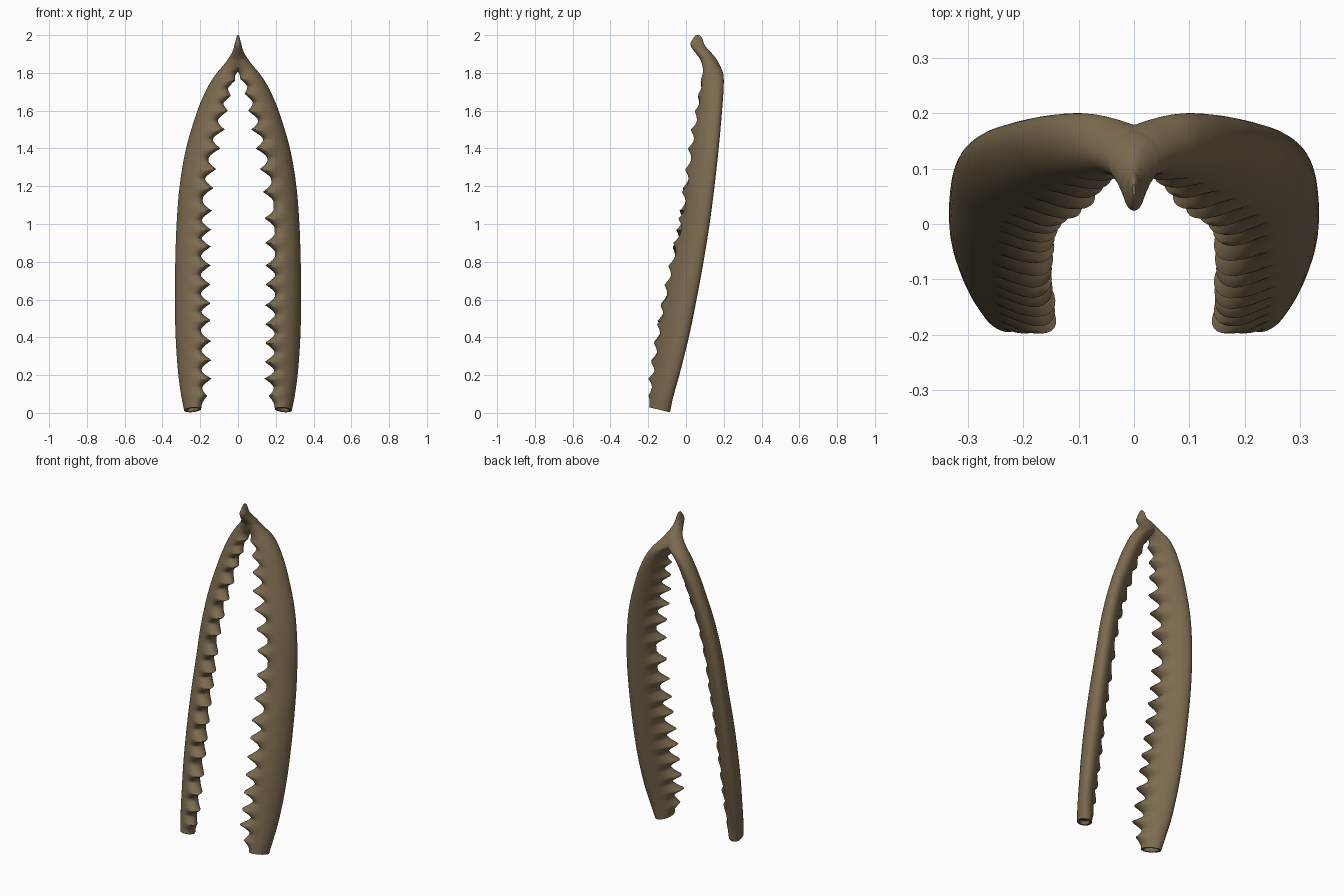
import bpy, bmesh, math

if "Cube" in bpy.data.objects:
    bpy.data.objects.remove(bpy.data.objects["Cube"], do_unlink=True)

brown = bpy.data.materials.new("dull brown")
brown.use_nodes = True
COLOUR = (0.2, 0.145, 0.078, 1)
brown.diffuse_color = COLOUR
brown.node_tree.nodes["Principled BSDF"].inputs["Base Color"].default_value = COLOUR

SEGMENTS = 40
# height, inner x, outer x, front y, back y, diagonal lean of the section
ARM = [(0, .195, .285, -.195, -.085, .3), (.08, .19, .3, -.185, -.068, .4),
       (.2, .192, .316, -.17, -.035, .5), (.4, .195, .33, -.14, .015, .5),
       (.6, .197, .334, -.105, .056, .5), (.8, .197, .332, -.065, .093, .5),
       (1, .193, .325, -.02, .125, .5), (1.2, .18, .309, .008, .151, .5),
       (1.4, .145, .275, .035, .173, .5), (1.6, .093, .215, .066, .191, .4),
       (1.7, .062, .173, .08, .198, .3), (1.76, .038, .14, .087, .2, .2),
       (1.8, .008, .112, .09, .196, .1), (1.83, -.03, .086, .088, .184, 0),
       (1.86, -.045, .062, .08, .168, 0), (1.9, -.034, .034, .068, .137, 0)]
BEAK = [(1.83, -.05, .05, .09, .18, 0), (1.87, -.052, .052, .076, .163, 0),
        (1.9, -.036, .036, .055, .14, 0), (1.93, -.023, .023, .032, .112, 0),
        (1.95, -.019, .019, .024, .098, 0), (1.965, -.014, .014, .027, .092, 0),
        (1.985, -.009, .009, .04, .085, 0), (2, -.003, .003, .052, .072, 0)]
LEFT_TIPS = [.07, .17, .27, .37, .47, .57, .68, .78, .9, 1.03, 1.17, 1.29, 1.4, 1.5, 1.6, 1.69, 1.77]
RIGHT_TIPS = [.07, .17, .28, .38, .49, .58, .68, .78, .88, .97, 1.07, 1.19, 1.29, 1.4, 1.5, 1.6, 1.68, 1.76]


def sample(rows, z):
    """Smooth interpolation through the table rows."""
    i = max(k for k in range(len(rows) - 1) if rows[k][0] <= z)
    a, b = rows[i], rows[i + 1]
    before, after = rows[max(i - 1, 0)], rows[min(i + 2, len(rows) - 1)]
    h = b[0] - a[0]
    t = (z - a[0]) / h
    out = []
    for p, q, r, s in zip(before[1:], a[1:], b[1:], after[1:]):
        m0 = (r - p) / (b[0] - before[0]) * h
        m1 = (s - q) / (after[0] - a[0]) * h
        out.append((2*t**3 - 3*t**2 + 1) * q + (t**3 - 2*t**2 + t) * m0
                   + (3*t**2 - 2*t**3) * r + (t**3 - t**2) * m1)
    return out


def tooth_height(z, tips):
    """Sharp peak at each tip, rounded valley between."""
    size = min(1, max(0, (1.82 - z) / .5) + .35) * (0.5 if z < .11 else 1)
    near = min(abs(z - tip) for tip in tips)
    return .062 * size * max(0, 1 - near / .05) ** 1.5


def loft(name, rows, rings, side=1, tips=None):
    bm = bmesh.new()
    low, high = rows[0][0], rows[-1][0]
    loops = []
    for k in range(rings + 1):
        z = low + (high - low) * k / rings
        inner, outer, front, back, lean = sample(rows, min(z, high - 1e-6))
        cx, cy = (inner + outer) / 2, (front + back) / 2
        rx, ry = (outer - inner) / 2, (back - front) / 2
        phase = math.acos(lean)
        ring = []
        for s in range(SEGMENTS):
            a = math.tau * s / SEGMENTS
            x, y, h = rx * math.cos(a), ry * math.cos(a - phase), z
            if tips:
                # teeth push out on the inner front edge and fade into folds
                facing = -(x * .85 + y * .53) / math.hypot(x, y)
                push = max(0, facing) ** 1.7 * tooth_height(z + .015 * (1 - facing), tips)
                x, y = x - .85 * push, y - .53 * push
                # slanted lower end
                h += max(0, 1 - z / .25) * (.004 - .3 * (y - ry))  * .8
            ring.append(bm.verts.new((side * (cx + x), cy + y, h)))
        loops.append(ring)
    for lower, upper in zip(loops, loops[1:]):
        for s in range(SEGMENTS):
            n = (s + 1) % SEGMENTS
            bm.faces.new((lower[s], lower[n], upper[n], upper[s]))
    bottom = bm.faces.new(loops[0])
    bm.faces.new(loops[-1])
    bmesh.ops.recalc_face_normals(bm, faces=bm.faces)
    if tips:
        # shallow hollow in the cut end
        bmesh.ops.inset_region(bm, faces=[bottom], thickness=.012, depth=0)
        bmesh.ops.inset_region(bm, faces=[bottom], thickness=.006, depth=-.02)
    mesh = bpy.data.meshes.new(name)
    bm.to_mesh(mesh)
    bm.free()
    mesh.materials.append(brown)
    obj = bpy.data.objects.new(name, mesh)
    bpy.context.collection.objects.link(obj)
    bpy.ops.object.select_all(action="DESELECT")
    obj.select_set(True)
    bpy.context.view_layer.objects.active = obj
    bpy.ops.object.shade_smooth_by_angle(angle=math.radians(50))
    return obj


loft("left_toothed_arm", ARM, 300, 1, LEFT_TIPS)
loft("right_toothed_arm", ARM, 300, -1, RIGHT_TIPS)
loft("top_beak", BEAK, 40)
